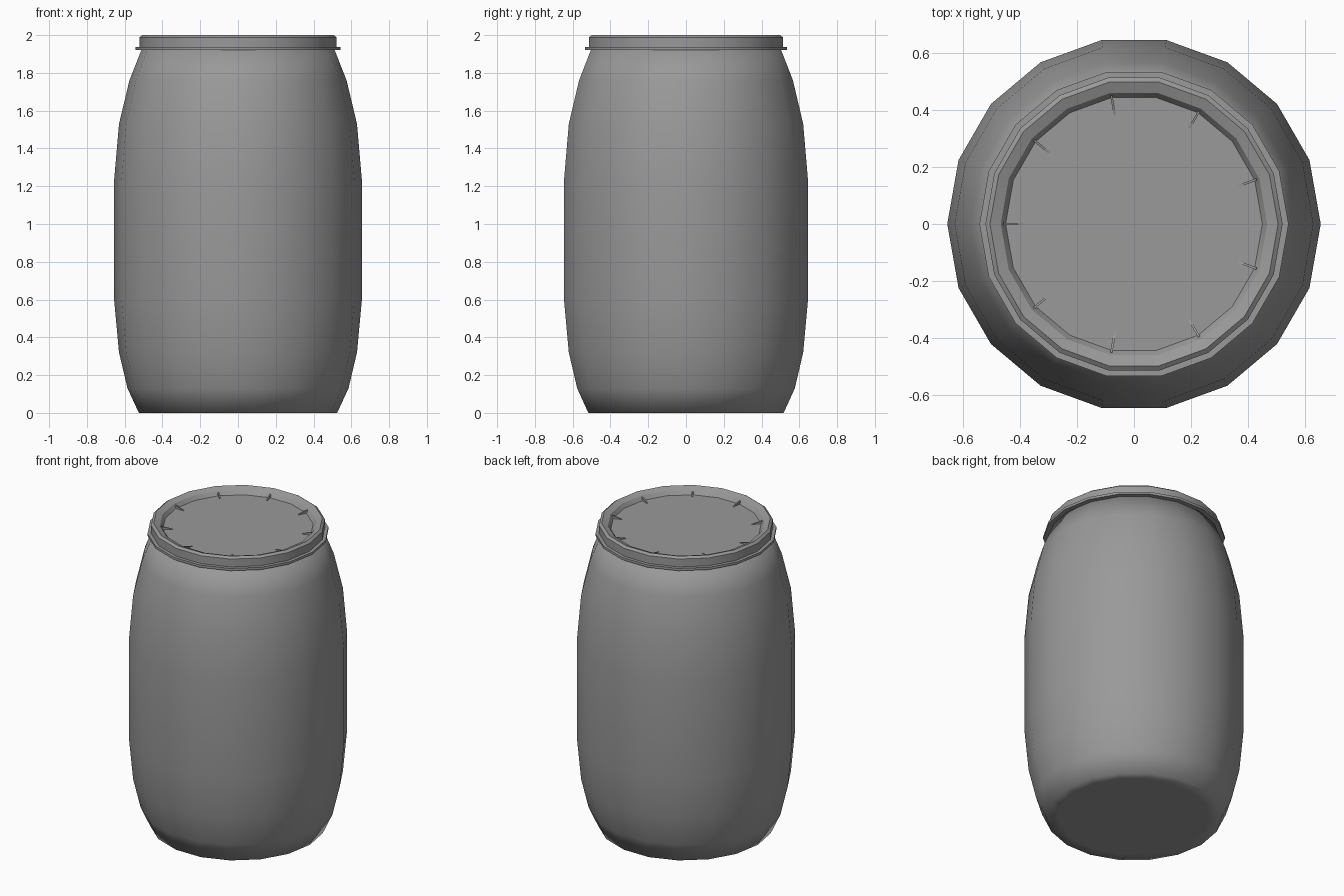
import bpy, bmesh
from math import cos, sin, pi, radians

if "Cube" in bpy.data.objects:
    bpy.data.objects.remove(bpy.data.objects["Cube"])

SIDES = 18

grey = bpy.data.materials.new("dark_grey")
grey.diffuse_color = (0.32, 0.32, 0.32, 1)
grey.use_nodes = True
grey.node_tree.nodes["Principled BSDF"].inputs["Base Color"].default_value = grey.diffuse_color

def make_object(name, bm, smooth_angle=None):
    bmesh.ops.recalc_face_normals(bm, faces=bm.faces)
    mesh = bpy.data.meshes.new(name)
    bm.to_mesh(mesh)
    bm.free()
    mesh.materials.append(grey)
    ob = bpy.data.objects.new(name, mesh)
    bpy.context.collection.objects.link(ob)
    if smooth_angle:
        bpy.ops.object.select_all(action='DESELECT')
        ob.select_set(True)
        bpy.context.view_layer.objects.active = ob
        bpy.ops.object.shade_smooth_by_angle(angle=radians(smooth_angle))
    return ob

def lathe(name, profile, smooth_angle):
    # Closed turned solid: rings joined by quads, fan caps at both ends
    bm = bmesh.new()
    rings = [[bm.verts.new((r * cos(2 * pi * i / SIDES), r * sin(2 * pi * i / SIDES), z))
              for i in range(SIDES)] for r, z in profile]
    for a, b in zip(rings, rings[1:]):
        for i in range(SIDES):
            j = (i + 1) % SIDES
            bm.faces.new((a[i], a[j], b[j], b[i]))
    caps = [bm.faces.new(rings[0]), bm.faces.new(rings[-1])]
    bmesh.ops.poke(bm, faces=caps)
    return make_object(name, bm, smooth_angle)

# Barrel body, softly shaded into its base
lathe("barrel_body", [(0.45, 0), (0.525, 0), (0.585, 0.13), (0.63, 0.32), (0.656, 0.60),
                      (0.656, 1.23), (0.63, 1.53), (0.575, 1.76), (0.51, 1.925)], 89)

# Lid with thin flange, raised rim and recessed centre
lathe("lid", [(0.50, 1.92), (0.543, 1.92), (0.543, 1.936), (0.522, 1.936),
              (0.522, 1.988), (0.506, 2.0), (0.468, 1.985), (0.451, 1.96)], 30)

# Nine thin triangular ribs stiffening the recess
bm = bmesh.new()
for k in range(9):
    a = radians(20 + 40 * k)
    sides = []
    for t in (-0.004, 0.004):
        sides.append([bm.verts.new((r * cos(a) - t * sin(a), r * sin(a) + t * cos(a), z))
                      for r, z in ((0.385, 1.959), (0.453, 1.959), (0.458, 1.98))])
    p, q = sides
    bm.faces.new(p)
    bm.faces.new(q)
    for i in range(3):
        j = (i + 1) % 3
        bm.faces.new((p[i], p[j], q[j], q[i]))
make_object("lid_ribs", bm)
